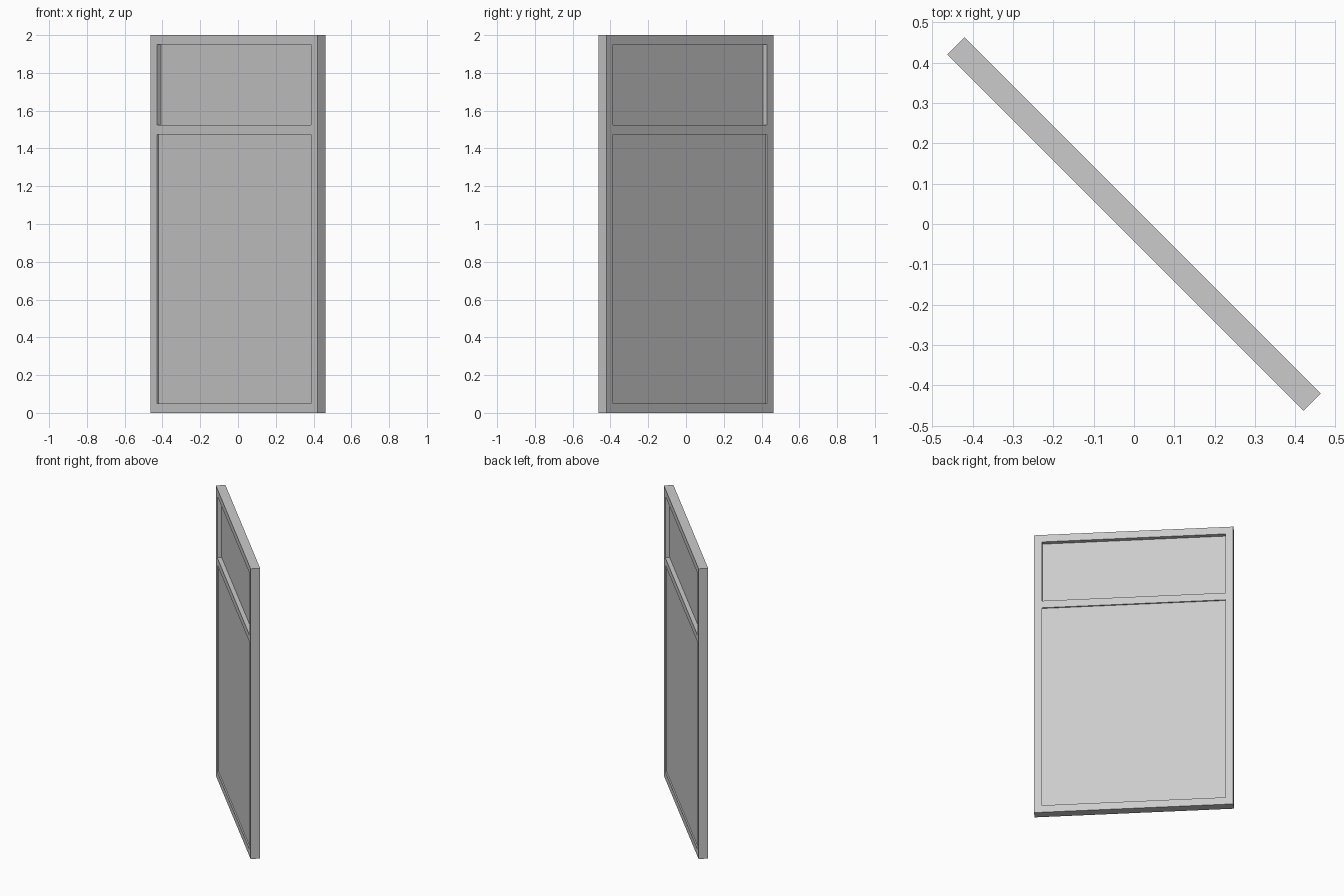
import bpy, bmesh
from math import pi
from mathutils import Matrix, Vector

cube = bpy.data.objects.get("Cube")
if cube:
    bpy.data.objects.remove(cube, do_unlink=True)

WIDTH, HEIGHT, DEPTH, BORDER = 1.25, 2.0, 0.06, 0.05
INNER = WIDTH / 2 - BORDER
LOWER = (BORDER, 1.475)    # height range of the lower opening
UPPER = (1.525, HEIGHT - BORDER)
TURN = Matrix.Rotation(-pi / 4, 4, "Z")

grey = bpy.data.materials.new("plain grey")
grey.use_nodes = True
colour = (0.6, 0.6, 0.6, 1)
grey.diffuse_color = colour
grey.node_tree.nodes["Principled BSDF"].inputs["Base Color"].default_value = colour


def sheet(half_width, bottom, top):
    """Upright rectangle in the XZ plane."""
    bm = bmesh.new()
    bm.faces.new([bm.verts.new((x, 0, z)) for x, z in (
        (-half_width, bottom), (half_width, bottom),
        (half_width, top), (-half_width, top))])
    return bm


def finish(bm, name, thickness):
    """Thicken the sheet evenly to both sides and turn it diagonally."""
    mesh = bpy.data.meshes.new(name)
    bm.to_mesh(mesh)
    bm.free()
    mesh.materials.append(grey)
    obj = bpy.data.objects.new(name, mesh)
    bpy.context.collection.objects.link(obj)
    obj.matrix_world = TURN
    solid = obj.modifiers.new("thickness", "SOLIDIFY")
    solid.thickness = thickness
    solid.offset = 0


# Frame: one sheet, sliced along the opening edges, with both openings removed
bm = sheet(WIDTH / 2, 0, HEIGHT)
cuts = [((x, 0, 0), (1, 0, 0)) for x in (-INNER, INNER)]
cuts += [((0, 0, z), (0, 0, 1)) for z in LOWER + UPPER]
for point, normal in cuts:
    bmesh.ops.bisect_plane(bm, geom=bm.verts[:] + bm.edges[:] + bm.faces[:],
                           plane_co=Vector(point), plane_no=Vector(normal))
holes = []
for face in bm.faces:
    c = face.calc_center_median()
    if abs(c.x) < INNER and any(a < c.z < b for a, b in (LOWER, UPPER)):
        holes.append(face)
bmesh.ops.delete(bm, geom=holes, context="FACES")
finish(bm, "door_frame", DEPTH)

# Infill: thick lower panel and thin upper pane
finish(sheet(INNER, *LOWER), "lower_panel", 0.042)
finish(sheet(INNER, *UPPER), "upper_pane", 0.004)
